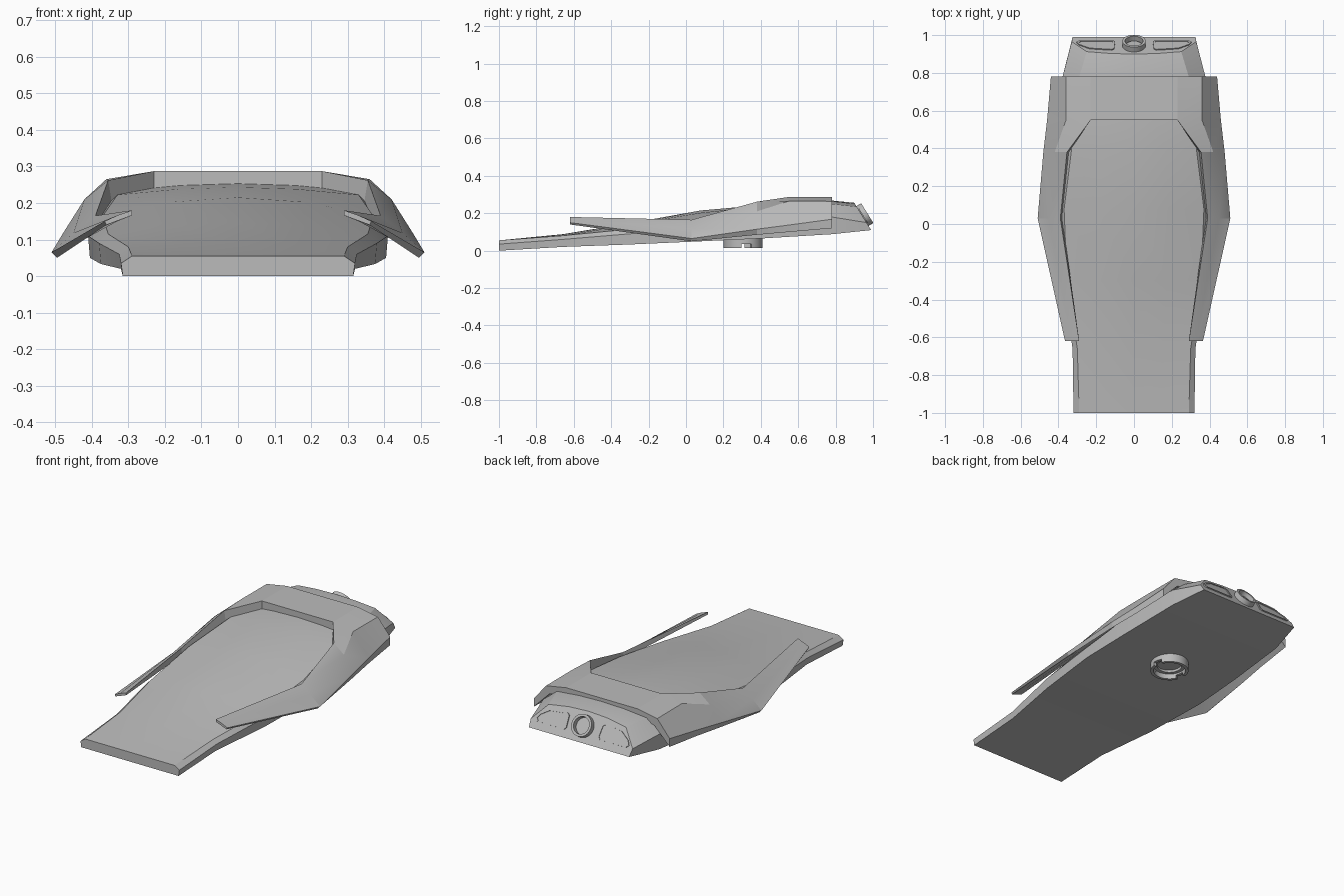
import bpy, bmesh, math
from mathutils import Matrix, Vector

cube = bpy.data.objects.get("Cube")
if cube:
    bpy.data.objects.remove(cube, do_unlink=True)

grey = bpy.data.materials.new("plain_grey")
grey.use_nodes = True
colour = (0.5, 0.5, 0.5, 1)
grey.diffuse_color = colour
grey.node_tree.nodes["Principled BSDF"].inputs["Base Color"].default_value = colour


def finish(bm, name, angle=20, matrix=None):
    bmesh.ops.remove_doubles(bm, verts=bm.verts, dist=1e-4)
    bmesh.ops.recalc_face_normals(bm, faces=bm.faces)
    if matrix:
        bm.transform(matrix)
    mesh = bpy.data.meshes.new(name)
    bm.to_mesh(mesh)
    bm.free()
    mesh.materials.append(grey)
    ob = bpy.data.objects.new(name, mesh)
    bpy.context.collection.objects.link(ob)
    bpy.ops.object.select_all(action="DESELECT")
    ob.select_set(True)
    bpy.context.view_layer.objects.active = ob
    bpy.ops.object.shade_smooth_by_angle(angle=math.radians(angle))
    return ob


def loft(bm, rings, closed=False):
    """Skin closed rings; cap the ends unless the loft is closed on itself."""
    vs = [[bm.verts.new(p) for p in ring] for ring in rings]
    n = len(vs[0])
    pairs = list(zip(vs, vs[1:])) + ([(vs[-1], vs[0])] if closed else [])
    for a, b in pairs:
        for i in range(n):
            j = (i + 1) % n
            bm.faces.new((a[i], a[j], b[j], b[i]))
    if not closed:
        bm.faces.new(vs[0])
        bm.faces.new(vs[-1])


def tube(name, r_in, r_out, z0, z1, matrix, start=0, sweep=360, steps=32):
    bm = bmesh.new()
    full = sweep == 360
    rings = []
    for i in range(steps if full else steps + 1):
        a = math.radians(start + sweep * i / steps)
        c, s = math.cos(a), math.sin(a)
        rings.append([(r * c, r * s, z) for r, z in
                      ((r_in, z0), (r_out, z0), (r_out, z1), (r_in, z1))])
    loft(bm, rings, full)
    return finish(bm, name, 30, matrix)


# Main body: y, bottom z, half width, side z, shoulder x, shoulder z, crown z
stations = [
    (-1.00, 0.000, 0.32, 0.035, 0.29, 0.055, 0.055),
    (-0.66, 0.020, 0.325, 0.060, 0.30, 0.080, 0.088),
    (-0.30, 0.033, 0.38, 0.090, 0.355, 0.115, 0.147),
    (0.08, 0.050, 0.41, 0.110, 0.37, 0.165, 0.215),
    (0.40, 0.065, 0.40, 0.160, 0.33, 0.222, 0.243),
    (0.78, 0.088, 0.378, 0.180, 0.29, 0.250, 0.268),
    (0.99, 0.110, 0.33, 0.150, 0.25, 0.235, 0.256),
]
SLOPE = 0.62  # rake of the rear face
rings = []
for y, zb, w, zs, sx, sz, zc in stations:
    half = [(w - 0.005, zb), (w, zs), (sx, sz), (sx * 0.5, sz + 0.75 * (zc - sz))]
    outline = half + [(0, zc)] + [(-x, z) for x, z in reversed(half)]
    rake = SLOPE if y > 0.9 else 0
    rings.append([(x, y - rake * (z - zb), z) for x, z in outline])
bm = bmesh.new()
loft(bm, rings)
finish(bm, "main_body", 18)

# Outer shell: two swept arms joined by a roof
arm = [
    (-0.62, [(0.29, 0.18), (0.33, 0.166), (0.365, 0.15),
             (0.36, 0.14), (0.325, 0.153), (0.29, 0.166)]),
    (0.03, [(0.39, 0.165), (0.45, 0.118), (0.51, 0.065),
            (0.495, 0.05), (0.43, 0.095), (0.38, 0.13)]),
    (0.38, [(0.355, 0.262), (0.42, 0.21), (0.48, 0.115),
            (0.472, 0.085), (0.39, 0.18), (0.345, 0.20)]),
    (0.55, [(0.23, 0.287), (0.36, 0.265), (0.46, 0.137),
            (0.455, 0.10), (0.34, 0.215), (0.23, 0.23)]),
    (0.78, [(0.23, 0.287), (0.36, 0.264), (0.44, 0.168),
            (0.44, 0.12), (0.34, 0.22), (0.23, 0.245)]),
]
bm = bmesh.new()
for side in (1, -1):
    loft(bm, [[(side * x, y, z) for x, z in pts] for y, pts in arm])
finish(bm, "shell_arms", 15)

bm = bmesh.new()
loft(bm, [[(x, y, z) for x, z in ((-0.23, 0.287), (0.23, 0.287), (0.23, low), (-0.23, low))]
          for y, low in ((0.55, 0.23), (0.78, 0.245))])
finish(bm, "shell_roof")

# Mounting socket beneath, with a notched lower lip
down = Matrix.Translation((0, 0.305, 0))
tube("socket_wall", 0.088, 0.105, 0.035, 0.08, down)
for k in range(2):
    tube("socket_lip", 0.088, 0.105, 0.015, 0.035, down, 205 + 180 * k, 150, 16)
tube("socket_step", 0.068, 0.09, 0.045, 0.08, down)

# Rear details lie on the raked end face: local x across, y up the face, z outwards
normal = Vector((0, 1, SLOPE)).normalized()
up = Vector((0, -SLOPE, 1)).normalized()
across = up.cross(normal)
rear = Matrix((across, up, normal)).transposed().to_4x4()
rear.translation = (0, 0.99 - SLOPE * 0.075, 0.185)
tube("rear_ring", 0.048, 0.062, -0.01, 0.03, rear)
tube("rear_ring_core", 0.001, 0.04, -0.01, 0.006, rear, steps=24)

# Rear panels: raised rim around a thin plate, mirrored
panel = [(0.11, -0.045), (0.29, -0.045), (0.305, -0.03), (0.29, -0.005),
         (0.235, 0.032), (0.12, 0.045), (0.105, 0.035), (0.10, -0.035)]
cx, cy = 0.19, -0.003
for side, label in ((1, "left"), (-1, "right")):
    def scaled(f, z):
        return [(side * (cx + (x - cx) * f), cy + (y - cy) * f, z) for x, y in panel]
    bm = bmesh.new()
    loft(bm, [scaled(1, -0.005), scaled(1, 0.006), scaled(0.88, 0.006), scaled(0.88, -0.005)], True)
    finish(bm, label + "_rear_panel_rim", 30, rear)
    bm = bmesh.new()
    loft(bm, [scaled(0.88, -0.004), scaled(0.88, 0.002)])
    finish(bm, label + "_rear_panel", 30, rear)
